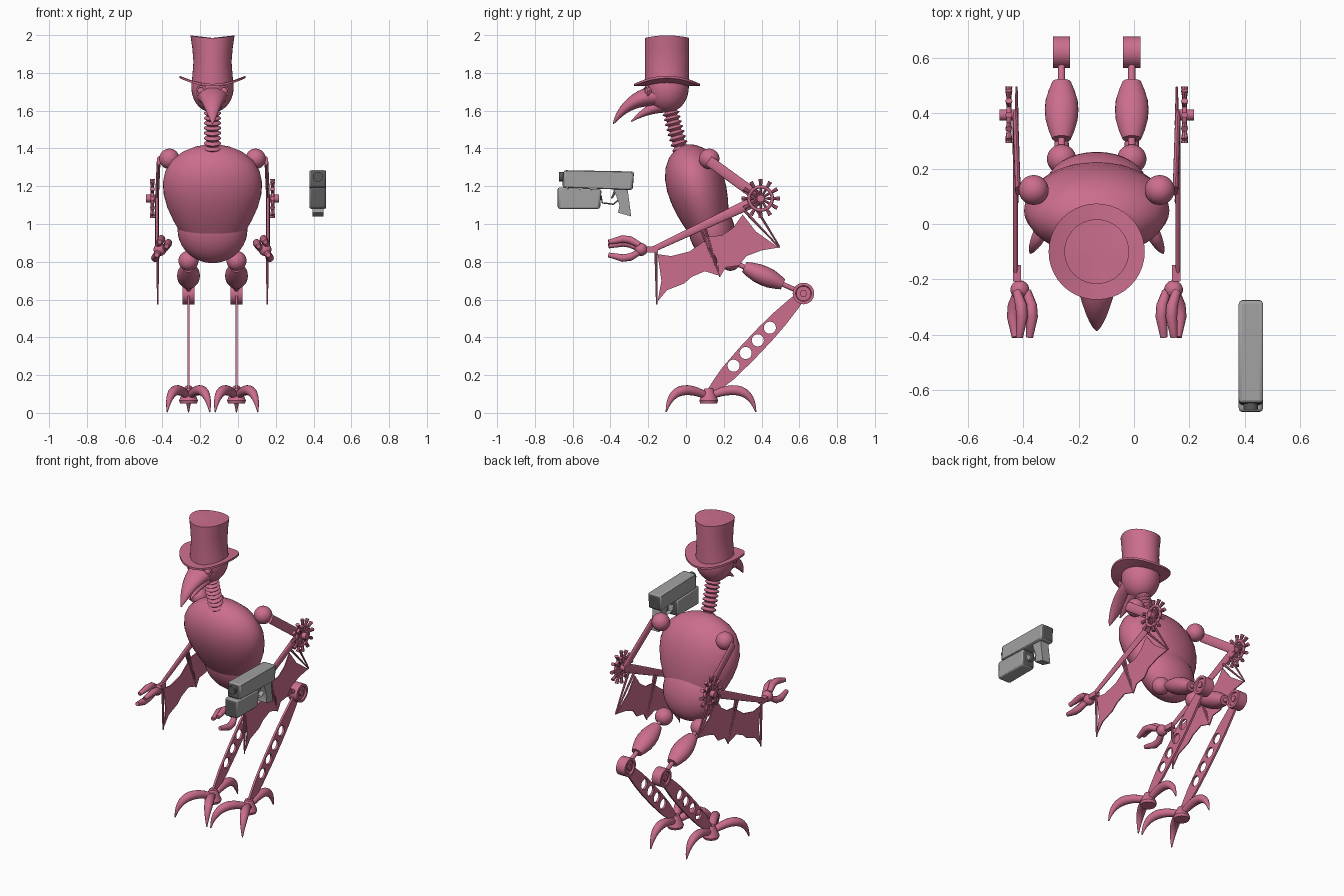
import bpy, bmesh, math
from mathutils import Vector, Matrix

cube = bpy.data.objects.get("Cube")
if cube:
    bpy.data.objects.remove(cube)

CX = -0.135            # the bird stands beside the centre line
SIDES = (("left", 1), ("right", -1))


def material(name, rgb):
    m = bpy.data.materials.new(name)
    m.use_nodes = True
    m.diffuse_color = (*rgb, 1)
    m.node_tree.nodes["Principled BSDF"].inputs["Base Color"].default_value = (*rgb, 1)
    return m


PINK = material("rose pink", (0.60, 0.155, 0.27))
GREY = material("steel grey", (0.36, 0.36, 0.36))
DARK = material("dark grey", (0.10, 0.10, 0.10))


def finish(name, me, mat, angle=38):
    me.materials.clear()
    me.materials.append(mat)
    me.shade_smooth()
    me.set_sharp_from_angle(angle=math.radians(angle))
    ob = bpy.data.objects.new(name, me)
    bpy.context.collection.objects.link(ob)
    return ob


def from_bm(name, bm, mat):
    bmesh.ops.recalc_face_normals(bm, faces=bm.faces)
    me = bpy.data.meshes.new(name)
    bm.to_mesh(me)
    bm.free()
    return finish(name, me, mat)


def tube(name, pts, radii, mat=PINK, axis=None, n=24, bend=None):
    """Loft elliptical rings along a path; a radius is a number or a pair."""
    bm = bmesh.new()
    pts = [Vector(p) for p in pts]
    rings = []
    for i, p in enumerate(pts):
        t = Vector(axis) if axis else pts[min(i + 1, len(pts) - 1)] - pts[max(i - 1, 0)]
        t.normalize()
        ref = Vector((0, 1, 0)) if abs(t.x) > 0.9 else Vector((1, 0, 0))
        u = (ref - t * ref.dot(t)).normalized()
        v = t.cross(u)
        r = radii[i] if i < len(radii) else radii[-1]
        ru, rv = r if isinstance(r, tuple) else (r, r)
        angles = [math.tau * k / n for k in range(n)]
        rings.append([bm.verts.new(p + u * ru * math.cos(a) + v * rv * math.sin(a)) for a in angles])
    for a, b in zip(rings, rings[1:]):
        for k in range(n):
            bm.faces.new((a[k], a[(k + 1) % n], b[(k + 1) % n], b[k]))
    for end in (rings[0], rings[-1]):
        bmesh.ops.poke(bm, faces=[bm.faces.new(end)])
    if bend:
        for v in bm.verts:
            v.co.z += bend * (v.co.x - CX) ** 2
    return from_bm(name, bm, mat)


def ball(name, c, r, mat=PINK, tilt=0):
    r = r if isinstance(r, tuple) else (r, r, r)
    bm = bmesh.new()
    m = Matrix.Translation(c) @ Matrix.Rotation(tilt, 4, "X") @ Matrix.Diagonal((*r, 1))
    bmesh.ops.create_uvsphere(bm, u_segments=32, v_segments=20, radius=1, matrix=m)
    return from_bm(name, bm, mat)


def box(name, c, size, mat=PINK):
    bm = bmesh.new()
    bmesh.ops.create_cube(bm, size=1, matrix=Matrix.Translation(c) @ Matrix.Diagonal((*size, 1)))
    return from_bm(name, bm, mat)


def plate(name, x, outlines, thick, mat=PINK):
    """Flat outline in the y-z plane; further outlines become holes."""
    cu = bpy.data.curves.new(name, "CURVE")
    cu.dimensions, cu.fill_mode, cu.extrude = "2D", "BOTH", thick / 2
    for line in outlines:
        sp = cu.splines.new("POLY")
        sp.points.add(len(line) - 1)
        for q, (y, z) in zip(sp.points, line):
            q.co = (y, z, 0, 1)
        sp.use_cyclic_u = True
    tmp = bpy.data.objects.new(name + "_outline", cu)
    bpy.context.collection.objects.link(tmp)
    me = bpy.data.meshes.new_from_object(tmp.evaluated_get(bpy.context.evaluated_depsgraph_get()))
    bpy.data.objects.remove(tmp)
    me.transform(Matrix(((0, 0, 1, x), (1, 0, 0, 0), (0, 1, 0, 0), (0, 0, 0, 1))))
    bm = bmesh.new()
    bm.from_mesh(me)
    bpy.data.meshes.remove(me)
    bmesh.ops.remove_doubles(bm, verts=bm.verts, dist=1e-5)
    return from_bm(name, bm, mat)


def torus(name, c, rot, big, small):
    bpy.ops.mesh.primitive_torus_add(location=c, rotation=rot, major_radius=big, minor_radius=small,
                                     major_segments=32, minor_segments=8)
    ob = bpy.context.object
    ob.name = name
    ob.data.materials.append(PINK)
    ob.data.shade_smooth()


def arc(a, b, c, n=10):
    a, b, c = Vector(a), Vector(b), Vector(c)
    return [a * (1 - t) ** 2 + b * 2 * t * (1 - t) + c * t * t for t in (i / n for i in range(n + 1))]


# Body: tilted truncated egg with a rounded pelvis below
top, rim = Vector((CX, -0.012, 1.418)), Vector((CX, 0.12, 0.98))
egg = [(0, 0.01), (0.01, 0.05), (0.04, 0.105), (0.1, 0.165), (0.2, 0.218), (0.32, 0.25), (0.46, 0.263),
       (0.6, 0.258), (0.75, 0.24), (0.9, 0.21), (1, 0.185)]
tube("body", [top.lerp(rim, t) for t, _ in egg], [(r, r * 0.59) for _, r in egg], axis=rim - top, n=40)
ball("pelvis", (CX, 0.135, 0.97), (0.185, 0.122, 0.18), tilt=0.25)

# Ribbed neck
steps = 72
neck = arc((CX, -0.085, 1.61), (CX, -0.06, 1.5), (CX, -0.02, 1.37), steps)
tube("neck", neck, [0.038 + 0.008 * math.cos(math.tau * 9 * i / steps) for i in range(steps + 1)])

# Head, beak and eyes
ball("head", (CX, -0.1, 1.725), (0.112, 0.115, 0.135))
tube("upper_beak", arc((CX, -0.15, 1.68), (CX, -0.31, 1.67), (CX, -0.385, 1.53)),
     [(0.085 * (1 - i / 10) ** 0.8 + 0.003, 0.055 * (1 - i / 10) ** 0.8 + 0.003) for i in range(11)])
tube("lower_beak", arc((CX, -0.1, 1.635), (CX, -0.21, 1.61), (CX, -0.29, 1.542)),
     [(0.06 * (1 - i / 10) + 0.003, 0.042 * (1 - i / 10) + 0.003) for i in range(11)])

# Top hat with a brim curled up at the sides
hat = [(1.735, 0.11), (1.78, 0.106), (1.85, 0.101), (1.92, 0.107), (1.985, 0.117)]
tube("hat_crown", [(CX, -0.1, z) for z, _ in hat], [(r, 0.117) for _, r in hat], n=40, bend=1)
tube("hat_brim", [(CX, -0.1, z) for z in (1.73, 1.73, 1.742, 1.742)], [0.1, 0.174, 0.174, 0.1],
     axis=(0, 0, 1), n=40, bend=1.4)

# Wing skin outlines
wing_outer = [(-0.15, 0.84), (-0.08, 0.83), (0.02, 0.855), (0.11, 0.92), (0.135, 0.83), (0.18, 0.725),
              (0.10, 0.75), (0.03, 0.72), (-0.01, 0.685), (-0.10, 0.65), (-0.15, 0.59), (-0.13, 0.70)]
wing_inner = [(0.09, 0.93), (0.19, 0.94), (0.25, 0.98), (0.30, 1.05), (0.37, 0.96), (0.49, 0.875),
              (0.40, 0.86), (0.32, 0.83), (0.28, 0.78), (0.21, 0.77), (0.18, 0.72), (0.16, 0.82)]
spars = [((-0.16, 0.87), (-0.155, 0.575)), ((0.10, 0.98), (0.18, 0.72)),
         ((0.08, 0.97), (0.175, 0.73)), ((0.30, 1.08), (0.495, 0.875)), ((0.36, 1.1), (0.495, 0.88))]

for side, s in SIDES:
    def at(off, y, z):
        return Vector((CX + s * off, y, z))

    # Eyes
    ball(side + "_eye", at(0.06, -0.197, 1.703), 0.021)
    torus(side + "_eye_ring", at(0.06, -0.207, 1.703), (math.pi / 2, 0, s * 0.4), 0.025, 0.006)

    # Arm
    ball(side + "_shoulder", at(0.228, 0.123, 1.345), 0.054)
    elbow, wrist = at(0.294, 0.395, 1.135), at(0.294, -0.175, 0.865)
    tube(side + "_upper_arm", [at(0.285, 0.12, 1.335), elbow], [(0.01, 0.028)])
    tube(side + "_forearm", [elbow, wrist], [(0.01, 0.03), (0.009, 0.015)])

    # Spoked elbow wheel
    hub = at(0.318, 0.395, 1.135)
    tube(side + "_wheel_hub", [hub - Vector((0.034, 0, 0)), hub + Vector((0.034, 0, 0))], [0.02])
    torus(side + "_wheel_ring", hub, (0, math.pi / 2, 0), 0.062, 0.009)
    for k in range(12):
        a = math.tau * k / 12
        d = Vector((0, math.cos(a), math.sin(a)))
        tube(f"{side}_wheel_spoke_{k + 1}", [hub, hub + d * 0.06, hub + d * 0.102],
             [(0.006, 0.006), (0.007, 0.007), (0.013, 0.011)], n=8)

    # Wing
    plate(side + "_outer_wing", CX + s * 0.29, [wing_outer], 0.006)
    plate(side + "_inner_wing", CX + s * 0.29, [wing_inner], 0.006)
    for k, (a, b) in enumerate(spars):
        tube(f"{side}_wing_spar_{k + 1}", [at(0.29, *a), at(0.29, *b)], [0.008, 0.004], n=8)

    # Gripping hand, rolled inward
    box(side + "_wrist", at(0.288, -0.178, 0.865), (0.03, 0.06, 0.03))
    ball(side + "_palm", at(0.278, -0.238, 0.865), 0.034)
    up, out = Vector((-s * 0.5, 0, 0.87)), Vector((s * 0.87, 0, 0.5))
    for k, (du, do) in enumerate(((1, 0.021), (1, -0.021), (-1, 0))):
        path = [at(0.278, y, 0.865) + up * du * h + out * do
                for y, h in ((-0.245, 0.015), (-0.295, 0.046), (-0.335, 0.052), (-0.41, 0.033))]
        tube(f"{side}_finger_{k + 1}", path, [0.016, 0.021, 0.021, 0.013], n=10)

    # Thigh and knee
    hip, knee = at(0.127, 0.235, 0.805), at(0.127, 0.622, 0.632)
    ball(side + "_hip", hip, 0.053)
    tube(side + "_thigh_rod", [hip, knee], [0.013])
    barrel = [(0.19, 0.034), (0.27, 0.047), (0.37, 0.058), (0.46, 0.061), (0.55, 0.058), (0.64, 0.047), (0.72, 0.034)]
    tube(side + "_thigh", [hip.lerp(knee, t) for t, _ in barrel], [(r, r * 0.85) for _, r in barrel])
    tube(side + "_knee", [knee + Vector((x, 0, 0)) for x in (-0.022, -0.031, -0.031, 0.031, 0.031, 0.022)],
         [0.038, 0.042, 0.057, 0.057, 0.042, 0.038], axis=(1, 0, 0), n=32)
    tube(side + "_knee_bolt", [knee - Vector((0.03, 0, 0)), knee + Vector((0.03, 0, 0))], [0.02], n=6)

    # Shin plate with four round holes
    a, b = Vector((0.12, 0.10)), Vector((0.622, 0.632))
    d = (b - a).normalized()
    w = Vector((-d.y, d.x))
    shape = [(0, 0.018), (0.1, 0.032), (0.2, 0.043), (0.4, 0.05), (0.6, 0.05), (0.75, 0.045), (0.9, 0.034), (0.98, 0.025)]
    edge = [a.lerp(b, t) + w * r for t, r in shape] + [a.lerp(b, t) - w * r for t, r in reversed(shape)]
    holes = [[Vector((0.252 + 0.064 * k, 0.25 + 0.067 * k)) + 0.032 * Vector((math.cos(t), math.sin(t)))
              for t in (math.tau * i / 24 for i in range(24))] for k in range(4)]
    plate(side + "_shin", CX + s * 0.127, [edge] + holes, 0.013)

    # Foot with two front talons and one rear talon
    tube(side + "_ankle", [at(0.127, 0.12, z) for z in (0.05, 0.065, 0.10, 0.13)], [0.045, 0.05, 0.036, 0.022])
    for name, tx, ty in (("outer", 0.113, -0.225), ("inner", -0.113, -0.225), ("rear", 0, 0.25)):
        path = arc(at(0.127, 0.12, 0.085), at(0.127 + tx * 0.85, 0.12 + ty * 0.85, 0.185),
                   at(0.127 + tx, 0.12 + ty, 0.004), 12)
        tube(f"{side}_{name}_talon", path, [0.018 + 0.012 * math.sin(math.pi * i / 12) - 0.015 * (i / 12) ** 2
                                            for i in range(13)], n=14)

# Floating sidearm: slide, frame, grip, guard and muzzle
GX = 0.423
slide = plate("gun_slide", GX, [[(-0.648, 1.285), (-0.275, 1.278), (-0.282, 1.18), (-0.655, 1.193)]], 0.088, GREY)
frame = plate("gun_frame", GX, [[(-0.68, 1.194), (-0.447, 1.184), (-0.455, 1.08), (-0.68, 1.08)]], 0.088, GREY)
for ob in (slide, frame):
    ob.data.materials.append(DARK)
    for f in ob.data.polygons:
        f.material_index = int(abs(f.normal.y) > 0.9)
    bev = ob.modifiers.new("soft_edges", "BEVEL")
    bev.width, bev.segments = 0.012, 2
plate("gun_grip", GX, [[(-0.385, 1.19), (-0.31, 1.19), (-0.29, 1.04), (-0.36, 1.06), (-0.352, 1.1)]], 0.058, GREY)
tube("trigger_guard", [(GX, -0.45, 1.15), (GX, -0.443, 1.112), (GX, -0.385, 1.105), (GX, -0.36, 1.125)],
     [(0.015, 0.004)], GREY, n=8)
tube("trigger", [(GX, -0.375, 1.18), (GX, -0.385, 1.15), (GX, -0.395, 1.135)], [0.007, 0.006, 0.004], GREY, n=8)
tube("muzzle", [(GX, -0.64, 1.25), (GX, -0.672, 1.25)], [0.026], DARK)
